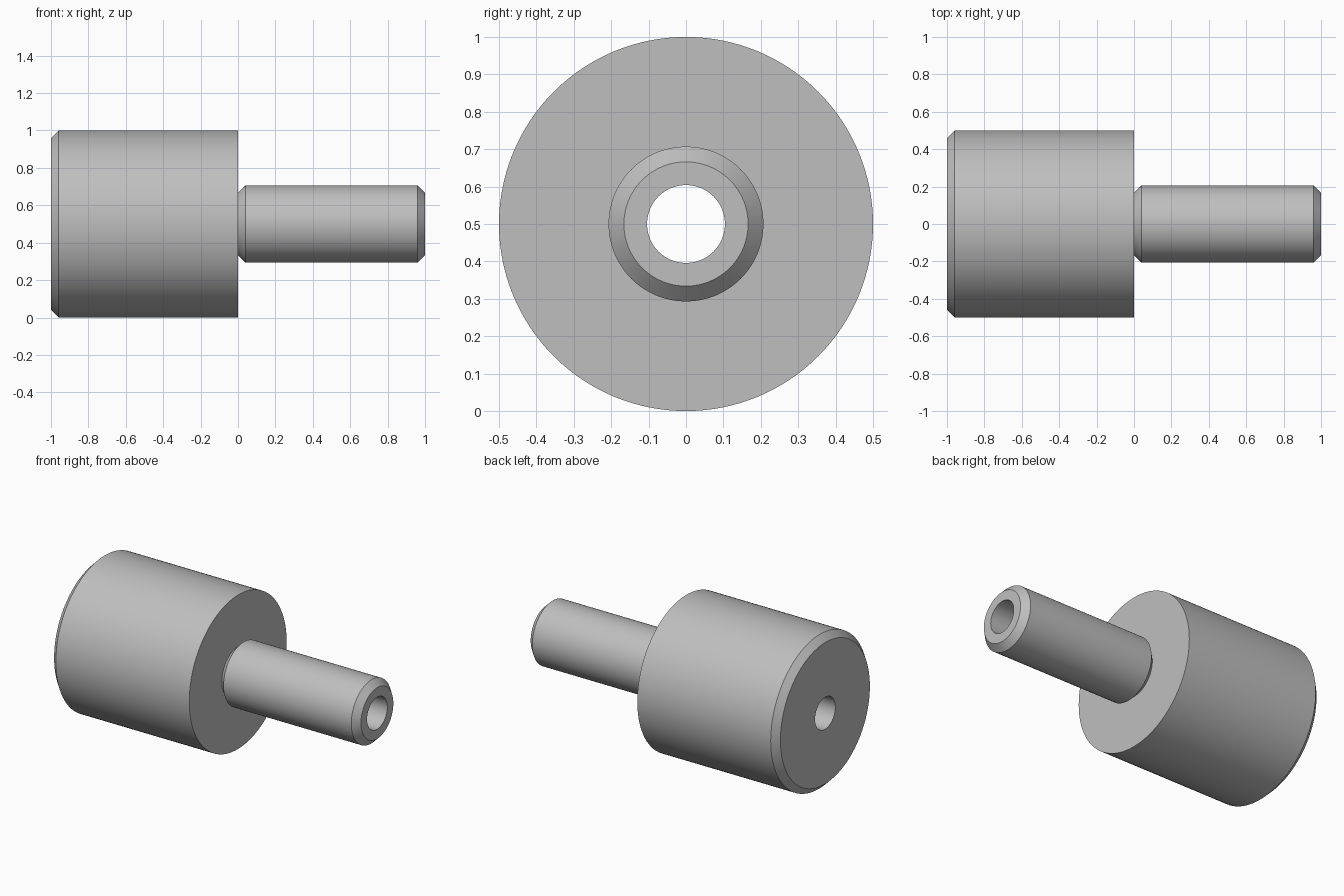
import bpy
import bmesh
from math import radians
from mathutils import Vector, Matrix

cube = bpy.data.objects.get("Cube")
if cube:
    bpy.data.objects.remove(cube, do_unlink=True)

SEGMENTS = 128
BODY, SHAFT, BORE, CHAMFER = 0.5, 0.207, 0.104, 0.041

# Plain grey metal
grey = bpy.data.materials.new("grey metal")
grey.use_nodes = True
colour = (0.52, 0.52, 0.52, 1)
grey.diffuse_color = colour
grey.node_tree.nodes["Principled BSDF"].inputs["Base Color"].default_value = colour


def lathe(name, profile):
    """Turn a closed (x, radius) profile around the x axis."""
    bm = bmesh.new()
    verts = [bm.verts.new((x, 0, r)) for x, r in profile]
    edges = [bm.edges.new((a, b)) for a, b in zip(verts, verts[1:] + verts[:1])]
    bmesh.ops.spin(bm, geom=verts + edges, cent=(0, 0, 0), axis=(1, 0, 0),
                   angle=radians(360), steps=SEGMENTS, use_merge=True)
    bmesh.ops.remove_doubles(bm, verts=bm.verts, dist=1e-5)
    bmesh.ops.recalc_face_normals(bm, faces=bm.faces)
    mesh = bpy.data.meshes.new(name)
    bm.to_mesh(mesh)
    bm.free()
    mesh.materials.append(grey)
    obj = bpy.data.objects.new(name, mesh)
    obj.location.z = BODY
    bpy.context.collection.objects.link(obj)
    bpy.ops.object.select_all(action="DESELECT")
    obj.select_set(True)
    bpy.context.view_layer.objects.active = obj
    bpy.ops.object.shade_smooth_by_angle(angle=radians(30))
    return obj


# Wide body, narrow shaft with chamfered ends, and a bore right through
lathe("stepped_bushing", [
    (-1, BORE),
    (-1, BODY - CHAMFER),
    (-1 + CHAMFER, BODY),
    (0, BODY),
    (0, SHAFT - CHAMFER),
    (CHAMFER, SHAFT),
    (1 - CHAMFER, SHAFT),
    (1, SHAFT - CHAMFER),
    (1, BORE),
])
